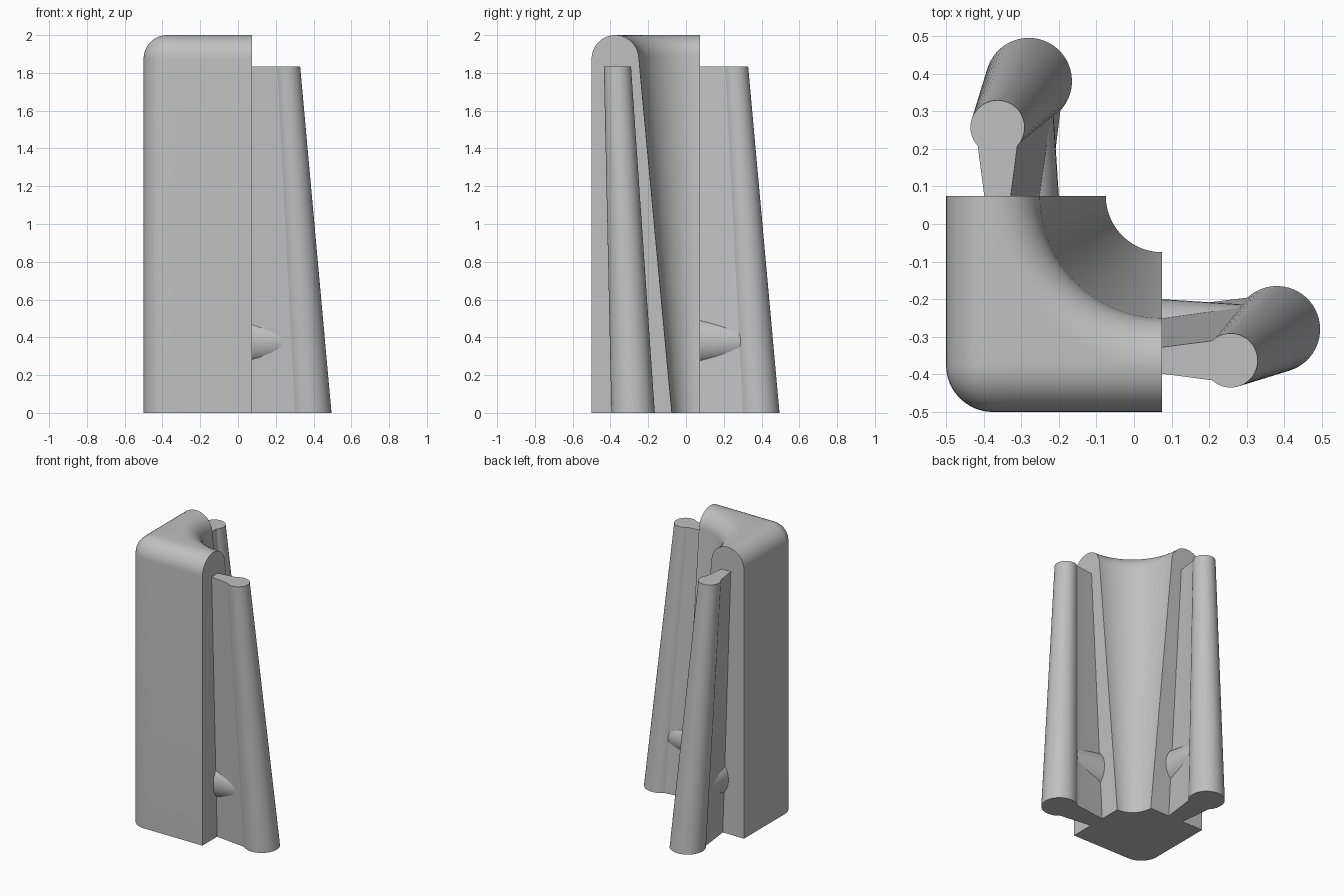
import bpy
import bmesh
import math
from math import sin, cos, tan, pi, radians
from mathutils import Matrix

if "Cube" in bpy.data.objects:
    bpy.data.objects.remove(bpy.data.objects["Cube"])

grey = bpy.data.materials.new("light_grey")
grey.use_nodes = True
colour = (0.53, 0.53, 0.53, 1)
grey.diffuse_color = colour
grey.node_tree.nodes["Principled BSDF"].inputs["Base Color"].default_value = colour

END = 0.075            # end faces of the corner block, and axis of its hollow
FILLET = 0.125
SWAP = Matrix(((0, 1, 0, 0), (1, 0, 0, 0), (0, 0, 1, 0), (0, 0, 0, 1)))


def loft(name, rings, mirror=False):
    """Skin a list of closed rings, cap both ends and make a smooth object."""
    bm = bmesh.new()
    rows = [[bm.verts.new(p) for p in ring] for ring in rings]
    for a, b in zip(rows, rows[1:]):
        for i in range(len(a)):
            j = (i + 1) % len(a)
            bm.faces.new((a[i], a[j], b[j], b[i]))
    bm.faces.new(rows[0])
    bm.faces.new(rows[-1])
    bmesh.ops.remove_doubles(bm, verts=bm.verts, dist=0.0001)
    if mirror:
        bm.transform(SWAP)
    bmesh.ops.recalc_face_normals(bm, faces=bm.faces)
    mesh = bpy.data.meshes.new(name)
    bm.to_mesh(mesh)
    bm.free()
    obj = bpy.data.objects.new(name, mesh)
    bpy.context.collection.objects.link(obj)
    mesh.materials.append(grey)
    bpy.ops.object.select_all(action="DESELECT")
    obj.select_set(True)
    bpy.context.view_layer.objects.active = obj
    bpy.ops.object.shade_smooth_by_angle(angle=radians(30))
    return obj


# Corner block: sections sweep round the tapered hollow, with rounded top and corner
def block_section(angle, normal):
    ux, uy = cos(angle), sin(angle)
    mid = FILLET * 3.6
    reach = mid / max(abs(ux), abs(uy))
    top = 2 - FILLET
    ring = [(END + 0.15 * ux, END + 0.15 * uy, 0)]
    for k in range(11):
        phi = 0.093 + (pi / 2 - 0.093) * k / 10
        r = mid - FILLET * cos(phi)
        ring.append((END + r * ux, END + r * uy, top + FILLET * sin(phi)))
    bx, by = END + reach * ux, END + reach * uy
    for k in range(11):
        phi = pi / 2 * (1 - k / 10)
        d = FILLET * cos(phi)
        ring.append((bx + d * cos(normal), by + d * sin(normal), top + FILLET * sin(phi)))
    ring.append((bx + FILLET * cos(normal), by + FILLET * sin(normal), 0))
    return ring


steps = 12
columns = [(pi + pi / 4 * k / steps, pi) for k in range(steps)]
columns += [(pi * 1.25, pi + pi / 2 * k / steps) for k in range(steps + 1)]
columns += [(pi * 1.25 + pi / 4 * k / steps, pi * 1.5) for k in range(1, steps + 1)]
loft("corner_block", [block_section(a, n) for a, n in columns])


# Leaning rib: a flared web ending in a round bead, growing towards the base
def rib_section(cx, cy, r, z):
    ring = [(END - 0.03, cy + 0.48 * r, z), (END - 0.03, cy - 0.48 * r, z),
            (END, cy - 0.49 * r, z)]
    neck = radians(133)
    for k in range(41):
        a = -neck + 2 * neck * k / 40
        ring.append((cx + r * cos(a), cy + r * sin(a), z))
    ring.append((END, cy + 0.49 * r, z))
    return ring


# Tapered boss between block and rib
def boss_section(x, ry, rz):
    return [(x, -0.29 + ry * cos(2 * pi * k / 32), 0.378 + rz * sin(2 * pi * k / 32))
            for k in range(32)]


for side, mirror in (("right", False), ("back", True)):
    loft(side + "_rib", [rib_section(0.38, -0.28, 0.115, 0),
                         rib_section(0.257, -0.363, 0.072, 1.835)], mirror)
    loft(side + "_boss", [boss_section(END - 0.03, 0.092, 0.128),
                          boss_section(0.29, 0.076, 0.09)], mirror)
